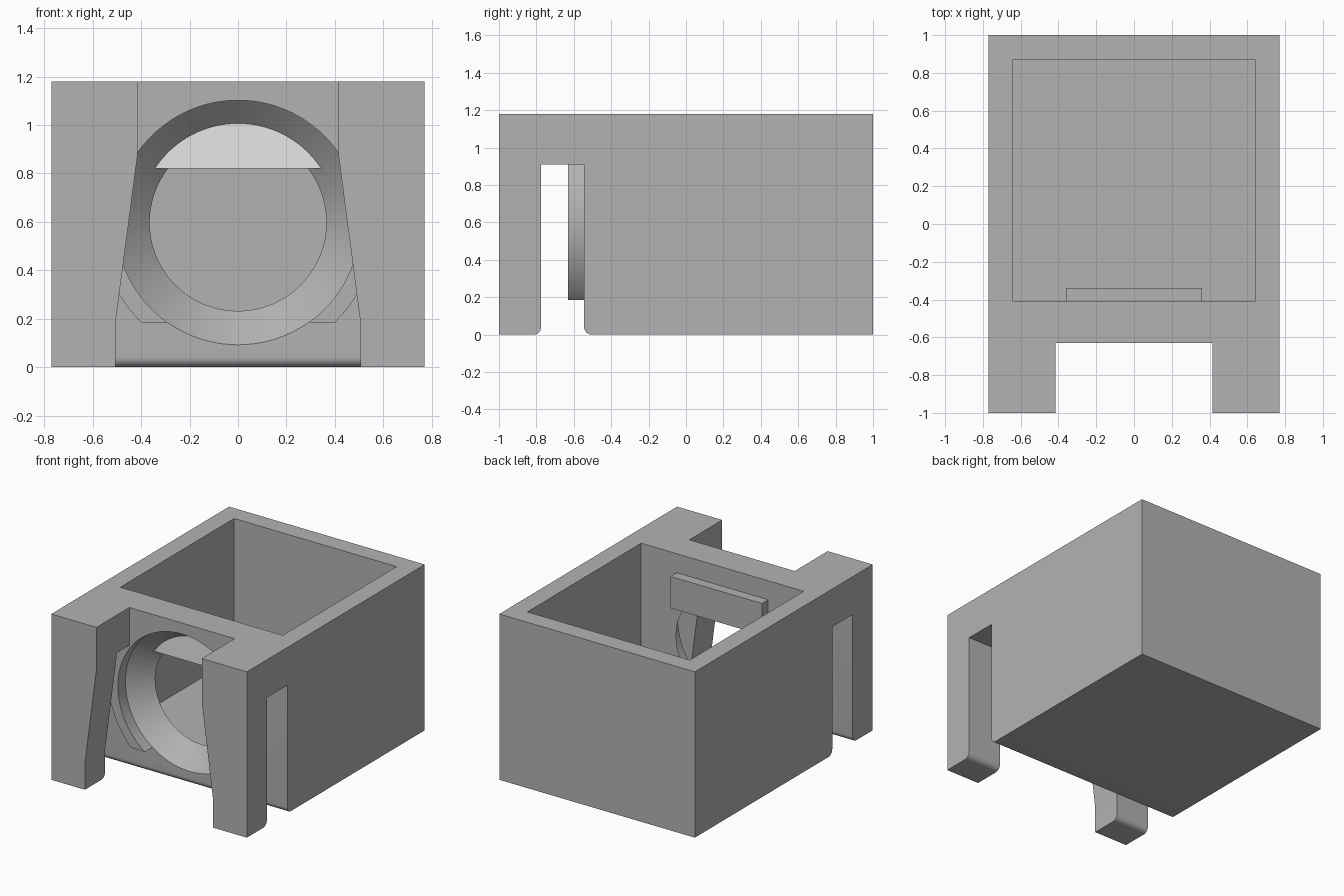
import bpy, bmesh, math
from mathutils import Vector

cube = bpy.data.objects.get("Cube")
if cube:
    bpy.data.objects.remove(cube, do_unlink=True)


def material(name, value):
    mat = bpy.data.materials.new(name)
    mat.use_nodes = True
    color = (value, value, value, 1)
    mat.diffuse_color = color
    mat.node_tree.nodes["Principled BSDF"].inputs["Base Color"].default_value = color
    return mat


grey = material("grey", 0.45)
white = material("white", 0.95)


def make(name, bm):
    bmesh.ops.recalc_face_normals(bm, faces=bm.faces)
    mesh = bpy.data.meshes.new(name)
    bm.to_mesh(mesh)
    bm.free()
    mesh.materials.append(grey)
    obj = bpy.data.objects.new(name, mesh)
    bpy.context.collection.objects.link(obj)
    return obj


def box(name, lo, hi):
    bm = bmesh.new()
    bmesh.ops.create_cube(bm, size=1)
    for v in bm.verts:
        v.co = [a + (c + 0.5) * (b - a) for a, b, c in zip(lo, hi, v.co)]
    return make(name, bm)


def prism(name, points, place, start, end):
    """Extrude a flat profile; place maps (u, v, depth) to x, y, z."""
    bm = bmesh.new()
    face = bm.faces.new([bm.verts.new(place(u, v, start)) for u, v in points])
    ext = bmesh.ops.extrude_face_region(bm, geom=[face])["geom"]
    move = Vector(place(0, 0, end)) - Vector(place(0, 0, start))
    bmesh.ops.translate(bm, vec=move, verts=[g for g in ext if isinstance(g, bmesh.types.BMVert)])
    return make(name, bm)


def arc(cu, cv, r, a0, a1, n):
    angles = [math.radians(a0 + (a1 - a0) * i / n) for i in range(n + 1)]
    return [(cu + r * math.cos(a), cv + r * math.sin(a)) for a in angles]


def lathe_y(name, rings, cz, n=96):
    """Closed solid of revolution about a line along y; rings are (y, radius)."""
    bm = bmesh.new()
    loops = [[bm.verts.new((x, y, z)) for x, z in arc(0, cz, r, 0, 360, n)[:n]] for y, r in rings]
    for a, b in zip(loops, loops[1:]):
        for i in range(n):
            j = (i + 1) % n
            bm.faces.new((a[i], a[j], b[j], b[i]))
    bm.faces.new(loops[0])
    bm.faces.new(loops[-1])
    return make(name, bm)


def combine(target, tool, operation):
    mod = target.modifiers.new(operation.lower(), "BOOLEAN")
    mod.operation = operation
    mod.solver = "EXACT"
    mod.object = tool
    bpy.context.view_layer.update()
    mesh = bpy.data.meshes.new_from_object(target.evaluated_get(bpy.context.evaluated_depsgraph_get()))
    target.modifiers.clear()
    target.data = mesh
    bpy.data.objects.remove(tool, do_unlink=True)


def along_x(u, v, d):
    return (d, u, v)


def along_y(u, v, d):
    return (u, d, v)


HOLE_Z = 0.597
TOP = 1.18
WALL, PLATE, ARM = -0.63, -0.545, -0.775   # front planes along y
POCKET = -0.41

# Outer block with the open-topped pocket
body = box("holder_body", (-0.77, -1, 0), (0.77, 1, TOP))
combine(body, box("pocket_cutter", (-0.64, POCKET, 0.185), (0.64, 0.87, 1.4)), "DIFFERENCE")

# Cross slot behind the arms, with rounded lower lips
r = 0.04
slot = [(ARM, 0.91), (PLATE, 0.91)]
slot += arc(PLATE + r, r, r, 180, 270, 8)
slot += [(PLATE + r, -0.1), (ARM - r, -0.1)]
slot += arc(ARM - r, r, r, 270, 360, 8)
combine(body, prism("slot_cutter", slot, along_x, -1, 1), "DIFFERENCE")

# Round raised boss with a flat bottom
boss_r, low, high = 0.574, 0.185, 0.95
a_low = math.degrees(math.asin((low - HOLE_Z) / boss_r))
a_high = math.degrees(math.asin((high - HOLE_Z) / boss_r))
boss = arc(0, HOLE_Z, boss_r, a_low, a_high, 32)
boss += [(-x, z) for x, z in reversed(boss)]
combine(body, prism("boss", boss, along_y, WALL, -0.5), "UNION")

# Flared gap between the two front arms
gap = [(0.505, -0.1), (0.505, 0.19), (0.415, 0.875), (0.415, 1.4)]
gap += [(-x, z) for x, z in reversed(gap)]
combine(body, prism("gap_cutter", gap, along_y, -1.2, WALL), "DIFFERENCE")

# Countersunk round window
rings = [(WALL - 0.001, 0.505), (PLATE, 0.505), (POCKET, 0.365), (POCKET + 0.05, 0.365)]
combine(body, lathe_y("window_cutter", rings, HOLE_Z), "DIFFERENCE")

# Cross bar behind the window, pale on its front face
bar = box("cross_bar", (-0.36, -0.453, 0.82), (0.36, -0.34, 1.045))
bar.data.materials.append(white)
for face in bar.data.polygons:
    face.material_index = 1 if face.normal.y < -0.9 else 0

# Smooth the round surfaces only
bpy.ops.object.select_all(action="DESELECT")
body.select_set(True)
bpy.context.view_layer.objects.active = body
bpy.ops.object.shade_smooth_by_angle(angle=math.radians(30))
